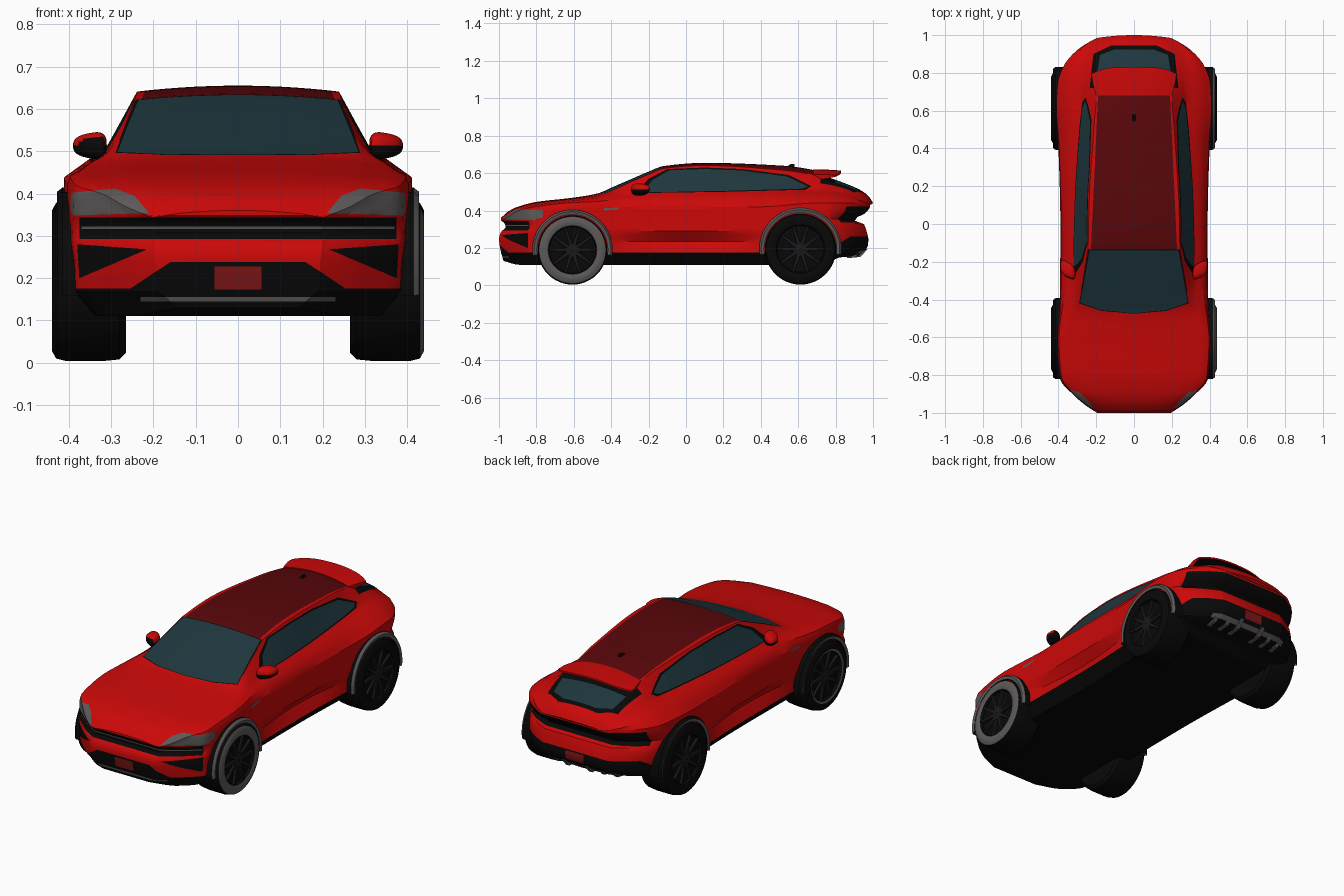
import bpy, bmesh, math
from mathutils import Vector

if "Cube" in bpy.data.objects:
    bpy.data.objects.remove(bpy.data.objects["Cube"])

COLOURS = [("red_paint", (0.60, 0.0025, 0.0025)), ("black_trim", (0.0025, 0.0025, 0.0025)),
           ("glass", (0.013, 0.038, 0.047)), ("dark_red_roof", (0.10, 0.002, 0.003)),
           ("grey_trim", (0.11, 0.10, 0.10)), ("plate_red", (0.22, 0.008, 0.008)),
           ("charcoal", (0.010, 0.0095, 0.0095))]
RED, BLACK, GLASS, ROOF, GREY, PLATE, CHAR = range(7)
MATS = []
for nm, c in COLOURS:
    m = bpy.data.materials.new(nm)
    m.diffuse_color = (*c, 1)
    m.use_nodes = True
    m.node_tree.nodes["Principled BSDF"].inputs["Base Color"].default_value = m.diffuse_color
    MATS.append(m)


def finish(bm, name, angle=32):
    bmesh.ops.recalc_face_normals(bm, faces=bm.faces[:])
    me = bpy.data.meshes.new(name)
    bm.to_mesh(me)
    bm.free()
    for m in MATS:
        me.materials.append(m)
    for p in me.polygons:
        p.use_smooth = True
    me.set_sharp_from_angle(angle=math.radians(angle))
    ob = bpy.data.objects.new(name, me)
    bpy.context.collection.objects.link(ob)
    return ob


def curve(keys, t, col=1):
    """Monotone cubic through rows (t, values...)."""
    xs, ys = [k[0] for k in keys], [k[col] for k in keys]
    if t <= xs[0]: return ys[0]
    if t >= xs[-1]: return ys[-1]
    s = [(ys[i + 1] - ys[i]) / (xs[i + 1] - xs[i]) for i in range(len(xs) - 1)]
    def slope(i):
        if i == 0: return s[0]
        if i == len(s): return s[-1]
        a, b = s[i - 1], s[i]
        return 0 if a * b <= 0 else 2 * a * b / (a + b)
    i = max(j for j in range(len(s)) if xs[j] <= t)
    h = xs[i + 1] - xs[i]
    u = (t - xs[i]) / h
    return ((2*u**3 - 3*u*u + 1) * ys[i] + (u**3 - 2*u*u + u) * h * slope(i)
            + (3*u*u - 2*u**3) * ys[i + 1] + (u**3 - u*u) * h * slope(i + 1))


# Body curves along y: half width, shoulder height, floor height
WIDTH = [(-.99, .20), (-.95, .262), (-.9, .322), (-.82, .392), (-.61, .408), (-.4, .392), (0, .39),
         (.4, .40), (.62, .415), (.75, .407), (.85, .372), (.93, .31), (.97, .25), (.99, .20)]
SHOULDER = [(-.99, .33), (-.95, .35), (-.9, .38), (-.8, .40), (-.6, .42), (.4, .42), (.7, .44), (.9, .44), (.99, .42)]
FLOOR = [(-.99, .13), (-.9, .11), (.75, .11), (.88, .15), (.99, .155)]
# y, belt x, belt z, roof edge x, roof edge z, roof centre z
UPPER = [(-.99, .19, .345, .15, .352, .36), (-.95, .25, .375, .20, .387, .395), (-.9, .30, .405, .24, .415, .42),
         (-.8, .36, .43, .27, .44, .446), (-.61, .37, .452, .28, .462, .468), (-.47, .355, .467, .285, .48, .492),
         (-.4, .335, .48, .285, .505, .522), (-.3, .32, .487, .27, .551, .565), (-.2, .32, .492, .255, .594, .608),
         (-.12, .32, .494, .243, .625, .638), (.1, .315, .498, .238, .641, .655), (.5, .29, .507, .213, .617, .641),
         (.68, .275, .51, .20, .59, .617), (.75, .275, .507, .20, .565, .583), (.85, .27, .49, .20, .53, .545),
         (.93, .25, .465, .18, .495, .508), (.97, .22, .45, .16, .465, .475), (.99, .17, .43, .12, .435, .44)]
# how far the nose and tail are drawn in at each height
REAR_IN = [(.15, .09), (.17, .05), (.21, .012), (.25, .01), (.30, .022), (.325, .03), (.35, .085), (.39, .02), (.42, 0)]
FRONT_IN = [(.13, .015), (.18, .0), (.25, -.01), (.285, 0), (.31, .025), (.33, .02), (.348, 0)]


def section(y):
    w, zs, zb = curve(WIDTH, y), curve(SHOULDER, y), curve(FLOOR, y)
    xb, zl, xr, ze, zc = [curve(UPPER, y, i) for i in range(1, 6)]
    d = .036 * max(0, 1 - (y / .42) ** 2)          # scooped door bottoms
    ctrl = [(0, zb), (w - .06, zb), (w - .008, .17), (w - .006 - d, .235), (w, .29), (w - .004, zs),
            ((w + xb) / 2 + .008, (zs + zl) / 2 + .006), (xb, zl), (xr, ze)]
    pts = [ctrl[0]]
    for a, b, n in zip(ctrl, ctrl[1:], [1, 2, 3, 3, 7, 2, 2, 5]):
        pts += [(a[0] + (b[0] - a[0]) * k / n, a[1] + (b[1] - a[1]) * k / n) for k in range(1, n + 1)]
    for k in range(1, 8):
        u = 1 - k / 7
        pts.append((xr * u, zc - (zc - ze) * u * u))
    return pts


# Body shell: lofted sections with strip caps
bm = bmesh.new()
N = 96
rings = []
for i in range(N + 1):
    y = -.99 * math.cos(math.pi * i / N)
    half = section(y)
    full = half + [(-x, z) for x, z in half[-2:0:-1]]
    ring = []
    for x, z in full:
        t = max(0, (abs(y) - .7) / .29)
        if y > 0:
            yy = y - t * curve(REAR_IN, z) + t**3 * (.01 - .4 * x * x)
        else:
            yy = y + t * curve(FRONT_IN, z)
        ring.append(bm.verts.new((x, yy, z)))
    rings.append(ring)
R = len(rings[0])
for a, b in zip(rings, rings[1:]):
    for k in range(R):
        bm.faces.new((a[k], a[(k + 1) % R], b[(k + 1) % R], b[k]))
for ring in (rings[0], rings[-1]):
    for k in range(1, R // 2):
        q = [ring[k], ring[k + 1], ring[R - k - 1], ring[R - k]]
        bm.faces.new(list(dict.fromkeys(q)))
bmesh.ops.recalc_face_normals(bm, faces=bm.faces[:])


def inside(p, poly):
    r = False
    for (ax, ay), (bx, by) in zip(poly, poly[1:] + poly[:1]):
        if (ay > p[1]) != (by > p[1]) and p[0] < (bx - ax) * (p[1] - ay) / (by - ay) + ax:
            r = not r
    return r


def paint(poly, axes, mat, cond, mirror=False):
    """Cut the shell along a projected outline and colour the faces inside it."""
    u, v = axes
    for s in ((1, -1) if mirror else (1,)):
        pl = [(s * a, b) for a, b in poly]
        lo = [min(p[i] for p in pl) for i in (0, 1)]
        hi = [max(p[i] for p in pl) for i in (0, 1)]
        def near(f):
            return all(max(w.co[ax] for w in f.verts) >= lo[i] and min(w.co[ax] for w in f.verts) <= hi[i]
                       for i, ax in enumerate(axes)) and cond(f.calc_center_median(), f.normal)
        for a, b in zip(pl, pl[1:] + pl[:1]):
            co, no = Vector((0, 0, 0)), Vector((0, 0, 0))
            co[u], co[v] = a
            no[u], no[v] = b[1] - a[1], a[0] - b[0]
            fs = [f for f in bm.faces if near(f)]
            geom = fs + list({e for f in fs for e in f.edges}) + list({w for f in fs for w in f.verts})
            bmesh.ops.bisect_plane(bm, geom=geom, dist=1e-5, plane_co=co, plane_no=no.normalized())
            bm.normal_update()
        for f in bm.faces:
            c = f.calc_center_median()
            if cond(c, f.normal) and inside((c[u], c[v]), pl):
                f.material_index = mat


def sym(half):
    return half + [(-x, y) for x, y in half[::-1] if x]


XY, XZ, YZ = (0, 1), (0, 2), (1, 2)
front = lambda c, n: c.y < -.78 and n.y < -.15
back = lambda c, n: c.y > .76 and n.y > .15
top = lambda c, n: n.z > .3 and c.z > .44
side = lambda c, n: abs(n.x) > .4 and c.z > .46
# black lower skirt and floor
paint([(-1.1, 0), (1.1, 0), (1.1, .175), (-1.1, .175)], YZ, BLACK, lambda c, n: True)
# nose: grille band, headlights, vents, lower intake, lip, plate
paint(sym([(.375, .292), (.375, .343)]), XZ, BLACK, lambda c, n: c.y < -.78)
paint(sym([(.37, .316), (.37, .322)]), XZ, GREY, front)
paint([(.21, .354), (.39, .348), (.41, .40), (.29, .412), (.245, .395)], XZ, GREY, lambda c, n: c.y < -.76, True)
paint([(.215, .268), (.38, .28), (.375, .2)], XZ, BLACK, front, True)
paint(sym([(.27, .165), (.16, .238)]), XZ, BLACK, front)
paint(sym([(.23, .145), (.23, .156)]), XZ, GREY, front)
paint(sym([(.055, .173), (.055, .228)]), XZ, PLATE, front)
# tail: light band, lower bumper, grey sill, plate
paint(sym([(.36, .335), (.36, .422)]), XZ, BLACK, lambda c, n: c.y > .8)
paint([(.78, .1), (1.1, .1), (1.1, .262), (.88, .262), (.78, .2)], YZ, BLACK, lambda c, n: True)
paint(sym([(.24, .168), (.24, .186)]), XZ, GREY, back)
paint(sym([(.055, .205), (.055, .255)]), XZ, PLATE, back)
# roof panel, windscreen, rear window
paint(sym([(.228, -.14), (.19, .69)]), XY, ROOF, top)
paint(sym([(0, -.475), (.17, -.46), (.29, -.42), (.242, -.135)]), XY, BLACK, top)
paint(sym([(0, -.472), (.168, -.456), (.285, -.417), (.235, -.14)]), XY, GLASS, top)
paint(sym([(.235, .72), (.215, .9), (.12, .945)]), XY, BLACK, top)
paint(sym([(.195, .80), (.18, .895), (.1, .925)]), XY, GLASS, top)
# side windows and fender vents
paint([(-.27, .493), (.2, .5), (.64, .511), (.67, .53), (.55, .59), (.3, .622), (.1, .63), (-.1, .622), (-.2, .57)],
      YZ, BLACK, side)
paint([(-.23, .497), (.2, .505), (.62, .517), (.65, .53), (.54, .582), (.3, .614), (.1, .622), (-.09, .615), (-.18, .563)],
      YZ, GLASS, side)
paint([(-.44, .40), (-.36, .405), (-.36, .418), (-.44, .412)], YZ, GREY, lambda c, n: abs(n.x) > .4)
finish(bm, "body_shell", 28)


def lathe(bm, prof, mats, s, cy, cz, a0=0, a1=360, n=48):
    """Spin (radius, x) points about a wheel axle."""
    full = a1 - a0 == 360
    cols = []
    for i in range(n if full else n + 1):
        t = math.radians(a0 + (a1 - a0) * i / n)
        cols.append([bm.verts.new((s * x, cy + r * math.cos(t), cz + r * math.sin(t))) for r, x in prof])
    for i in range(n):
        a, b = cols[i], cols[(i + 1) % len(cols)]
        for k in range(len(prof) - 1):
            bm.faces.new((a[k], a[k + 1], b[k + 1], b[k])).material_index = mats[k]


def box(bm, verts, mat):
    """Box from four bottom and four top corners."""
    v = [bm.verts.new(p) for p in verts]
    for q in ((0, 1, 2, 3), (4, 5, 6, 7), (0, 1, 5, 4), (1, 2, 6, 5), (2, 3, 7, 6), (3, 0, 4, 7)):
        bm.faces.new([v[i] for i in q]).material_index = mat


for s, sn in ((1, "right"), (-1, "left")):
    for cy, r, en in ((-.607, .185, "front"), (.612, .19, "rear")):
        # tyre, rim and spokes
        bm = bmesh.new()
        ring = GREY if en == "front" else BLACK
        wall = GREY if en == "front" and s > 0 else BLACK
        prof = [(.005, .265), (r - .02, .265), (r - .004, .28), (r, .32), (r, .405), (r - .006, .43),
                (r - .025, .44), (.142, .439), (.13, .435), (.124, .42), (.005, .42)]
        lathe(bm, prof, [BLACK] * 5 + [wall, wall, ring, BLACK, BLACK], s, cy, r + .004)
        for k in range(10):
            t = math.tau * k / 10
            def at(rad, off, x):
                return (s * x, cy + rad * math.cos(t) - off * math.sin(t), r + .004 + rad * math.sin(t) + off * math.cos(t))
            box(bm, [at(.02, -.012, .41), at(.126, -.007, .41), at(.126, .007, .41), at(.02, .012, .41),
                     at(.02, -.01, .428), at(.126, -.005, .434), at(.126, .005, .434), at(.02, .01, .428)], CHAR)
        lathe(bm, [(.03, .41), (.03, .428), (.002, .432)], [CHAR, CHAR], s, cy, r + .004, n=20)
        finish(bm, f"{en}_{sn}_wheel")
        # wheel arch trim
        bm = bmesh.new()
        o = r + .03
        lathe(bm, [(r + .004, .33), (r + .004, .424), (r + .02, .428), (o, .415), (o, .33), (r + .004, .33)],
              [BLACK, GREY, GREY if s > 0 else BLACK, BLACK, BLACK], s, cy, r + .004, -8, 188, 36)
        finish(bm, f"{en}_{sn}_arch_trim")
    # door mirror: red cap over a black base, on a stalk
    bm = bmesh.new()
    bmesh.ops.create_uvsphere(bm, u_segments=20, v_segments=12, radius=1)
    for v in bm.verts:
        x, y, z = [math.copysign(abs(c) ** .7, c) for c in v.co]
        v.co = (s * (.35 + .04 * x), -.243 + .042 * y + .02 * x, .513 + .03 * z * (1 - .25 * x))
    bm.normal_update()
    for f in bm.faces:
        c = f.calc_center_median()
        f.material_index = BLACK if c.z < .514 or f.normal.y > .7 else RED
    box(bm, [(s * .30, -.27, .488), (s * .35, -.265, .488), (s * .35, -.225, .488), (s * .30, -.23, .488),
             (s * .30, -.27, .503), (s * .35, -.265, .503), (s * .35, -.225, .503), (s * .30, -.23, .503)], BLACK)
    finish(bm, f"{sn}_mirror")

# Roof spoiler
bm = bmesh.new()
rows = []
for i in range(17):
    u = -1 + i / 8
    e = .83 - .035 * u ** 4
    drop = .026 * u * u
    rows.append([bm.verts.new(p) for p in ((.2 * u, .68, .620 - drop), (.22 * u, .75, .619 - drop),
                                           (.225 * u, e, .614 - drop), (.225 * u, e, .605 - drop),
                                           (.215 * u, .75, .597 - drop), (.195 * u, .68, .59 - drop))])
for a, b in zip(rows, rows[1:]):
    for k in range(6):
        f = bm.faces.new((a[k], a[(k + 1) % 6], b[(k + 1) % 6], b[k]))
        f.material_index = BLACK if k in (3, 4) else RED
bm.faces.new(rows[0])
bm.faces.new(rows[-1])
finish(bm, "roof_spoiler")

# Roof aerial fin
bm = bmesh.new()
box(bm, [(-.012, .53, .63), (.012, .53, .63), (.012, .58, .625), (-.012, .58, .625),
         (-.003, .56, .648), (.003, .56, .648), (.004, .58, .648), (-.004, .58, .648)], BLACK)
finish(bm, "aerial_fin")

# Rear diffuser fins
bm = bmesh.new()
for x in (-.21, -.14, -.07, .07, .14, .21):
    y = .955 - abs(x) * .18
    box(bm, [(x - .01, .86, .145), (x + .01, .86, .145), (x + .01, y - .01, .152), (x - .01, y - .01, .152),
             (x - .01, .86, .19), (x + .01, .86, .19), (x + .01, y + .03, .195), (x - .01, y + .03, .195)], GREY)
finish(bm, "diffuser_fins")
